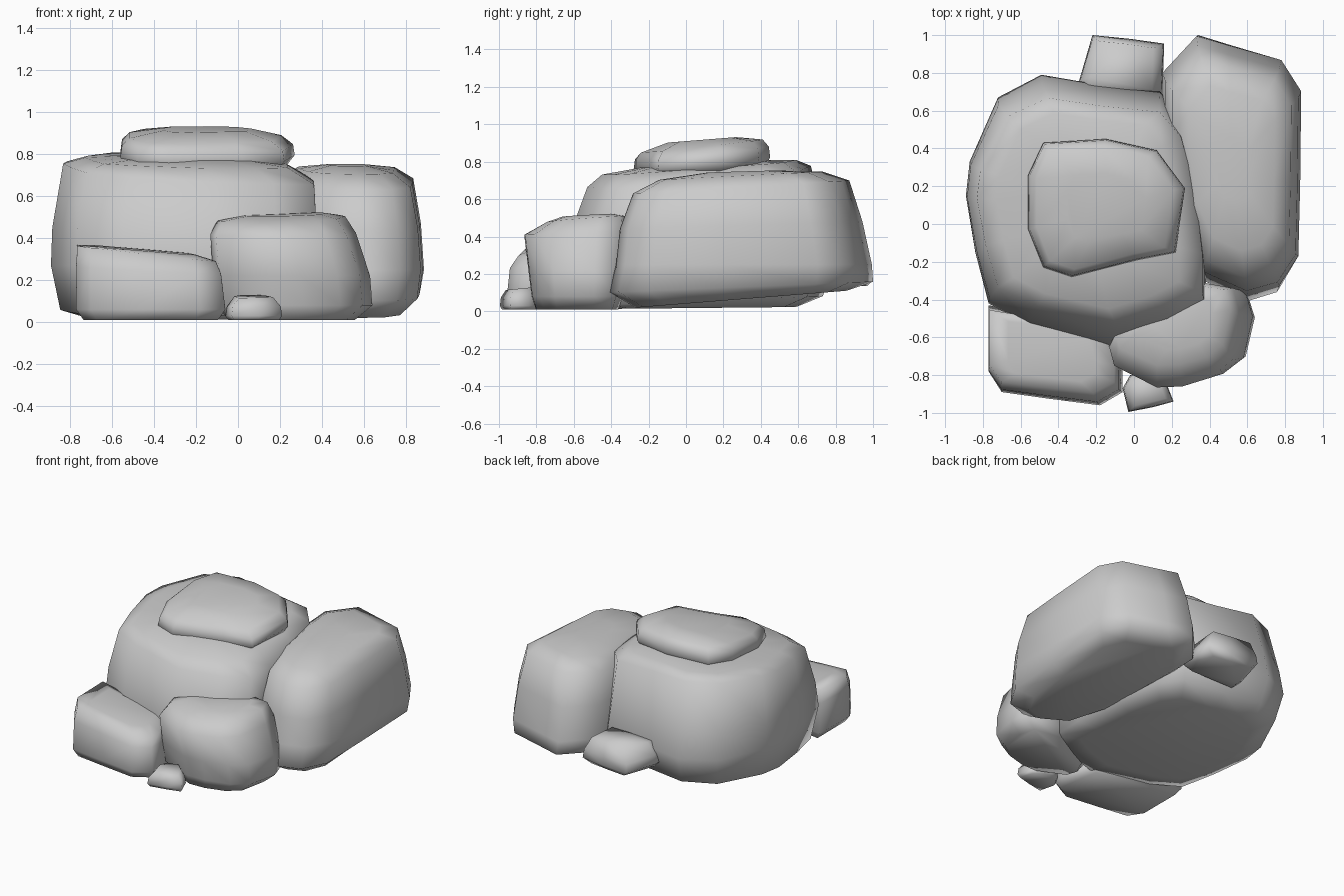
import bpy, bmesh


def rock(name, outline, rings):
    """Loft a plan outline through rings of
    (scale_x, scale_y, z, tilt_x, tilt_y, shift_x, shift_y)."""
    xs, ys = zip(*outline)
    cx, cy = (min(xs) + max(xs)) / 2, (min(ys) + max(ys)) / 2
    bm = bmesh.new()
    loops = []
    for sx, sy, z, tx, ty, dx, dy in rings:
        loop = []
        for x, y in outline:
            px, py = (x - cx) * sx + dx, (y - cy) * sy + dy
            loop.append(bm.verts.new((cx + px, cy + py, z + tx * px + ty * py)))
        loops.append(loop)
    n = len(outline)
    for a, b in zip(loops, loops[1:]):
        for i in range(n):
            j = (i + 1) % n
            bm.faces.new((a[i], a[j], b[j], b[i]))
    bm.faces.new(loops[0])
    bm.faces.new(loops[-1])
    bmesh.ops.recalc_face_normals(bm, faces=bm.faces)
    for f in bm.faces:
        f.smooth = True
    mesh = bpy.data.meshes.new(name)
    bm.to_mesh(mesh)
    bm.free()
    ob = bpy.data.objects.new(name, mesh)
    bpy.context.collection.objects.link(ob)
    return ob


# Large central boulder
rock("main_boulder",
     [(-.89, .15), (-.87, .33), (-.72, .67), (-.49, .79), (-.2, .74), (.14, .70),
      (.26, .54), (.34, .2), (.38, -.2), (.38, -.45), (.18, -.56), (-.11, -.65),
      (-.55, -.54), (-.77, -.42), (-.84, -.15)],
     [(.72, .72, .018, 0, .01, 0, 0), (.93, .92, .055, 0, .04, 0, 0),
      (1, 1, .27, 0, 0, 0, 0), (.99, .94, .45, 0, 0, 0, 0),
      (.94, .83, .72, -.05, .08, .02, 0), (.76, .72, .77, -.02, .07, .01, 0),
      (.4, .4, .79, 0, .06, 0, 0)])

# Long boulder on the right
rock("right_boulder",
     [(.15, .8), (.33, 1.0), (.5, .95), (.78, .87), (.885, .70), (.88, .2),
      (.87, -.2), (.77, -.36), (.6, -.41), (.36, -.3), (.22, 0), (.15, .5)],
     [(.72, .8, .065, 0, .08, 0, 0), (.95, 1, .13, 0, .04, 0, 0),
      (1, .97, .25, 0, 0, 0, .015), (.96, .92, .46, 0, .03, 0, 0),
      (.86, .82, .665, 0, .06, 0, 0), (.62, .62, .725, 0, .05, 0, 0),
      (.25, .25, .748, 0, .03, 0, 0)])

# Front rocks
rock("front_right_rock",
     [(-.13, -.65), (-.08, -.55), (.36, -.3), (.6, -.34), (.64, -.48), (.59, -.72),
      (.48, -.81), (.3, -.86), (.15, -.865), (-.1, -.75)],
     [(.78, .78, .01, 0, 0, 0, 0), (.96, .86, .08, 0, 0, .015, 0),
      (.97, .92, .22, 0, 0, 0, 0), (.9, 1, .42, 0, .04, -.04, 0),
      (.79, .76, .49, .02, .07, -.05, .05), (.5, .5, .51, .02, .05, -.03, .06)])
rock("front_left_rock",
     [(-.77, -.43), (-.77, -.78), (-.70, -.89), (-.45, -.925), (-.18, -.96),
      (-.06, -.89), (-.06, -.78), (-.12, -.55)],
     [(.9, .9, .01, 0, 0, 0, 0), (1, 1, .06, 0, 0, 0, 0),
      (.97, .93, .25, -.05, .03, -.01, 0), (.93, .83, .325, -.11, .02, -.02, .02),
      (.65, .6, .34, -.08, .03, -.02, .02)])

# Small stones at front and back
rock("front_pebble",
     [(-.06, -.87), (-.03, -.995), (.1, -.97), (.21, -.94), (.17, -.84), (.1, -.78),
      (-.02, -.8)],
     [(.9, .9, .01, 0, 0, 0, 0), (1, 1, .03, 0, 0, 0, 0),
      (.95, .95, .075, 0, 0, 0, 0), (.68, .7, .122, 0, .1, 0, 0)])
rock("back_pebble",
     [(-.22, 1.0), (-.02, .98), (.16, .955), (.15, .68), (-.3, .68), (-.29, .76)],
     [(.75, .82, .13, 0, .05, 0, 0), (1, 1, .17, 0, 0, 0, 0),
      (.97, .95, .23, 0, 0, 0, 0), (.75, .8, .32, 0, .05, 0, 0)])

# Flat slab resting on top
rock("top_slab",
     [(-.48, .43), (-.15, .45), (.12, .39), (.27, .19), (.22, -.15), (.02, -.19),
      (-.33, -.28), (-.48, -.23), (-.56, -.03), (-.56, .26)],
     [(.9, .9, .735, 0, .08, 0, 0), (1, 1, .79, -.01, .09, 0, 0),
      (.98, .98, .845, -.02, .10, 0, 0), (.87, .89, .883, -.01, .11, -.01, 0),
      (.5, .5, .917, 0, .08, 0, 0)])
